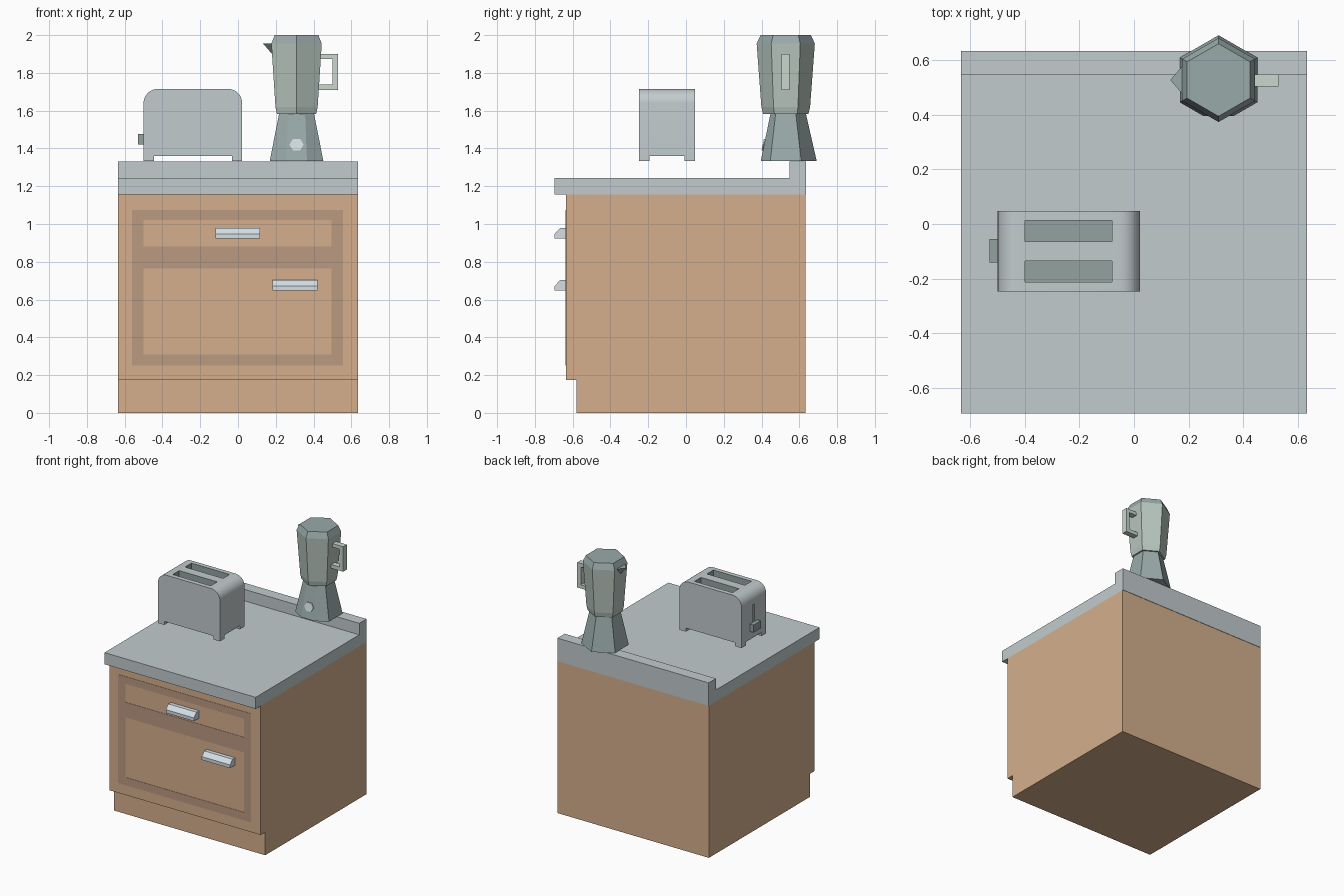
import bpy, bmesh
from math import sin, cos, pi, radians, sqrt

if "Cube" in bpy.data.objects:
    bpy.data.objects.remove(bpy.data.objects["Cube"])


def material(name, rgb):
    m = bpy.data.materials.new(name)
    m.diffuse_color = (*rgb, 1)
    m.use_nodes = True
    m.node_tree.nodes["Principled BSDF"].inputs["Base Color"].default_value = m.diffuse_color
    return m


WOOD = material("wood", (0.66, 0.43, 0.27))
TRIM = material("wood_trim", (0.50, 0.32, 0.22))
STONE = material("counter_grey", (0.54, 0.60, 0.61))
STEEL = material("bright_steel", (0.66, 0.74, 0.78))
SLOT = material("slot_dark", (0.29, 0.36, 0.35))
POT = material("pot_metal", (0.32, 0.40, 0.40))
POT_LIGHT = material("pot_light", (0.48, 0.57, 0.52))
HANDLE = material("pot_handle", (0.58, 0.68, 0.61))


def loft(name, rings, mat):
    """Closed solid skinned through rings that share a point count."""
    bm = bmesh.new()
    vs = [[bm.verts.new(p) for p in ring] for ring in rings]
    n = len(vs[0])
    for a, b in zip(vs, vs[1:]):
        for i in range(n):
            bm.faces.new((a[i], a[(i + 1) % n], b[(i + 1) % n], b[i]))
    bm.faces.new(vs[0][::-1])
    bm.faces.new(vs[-1])
    bmesh.ops.recalc_face_normals(bm, faces=bm.faces)
    mesh = bpy.data.meshes.new(name)
    bm.to_mesh(mesh)
    bm.free()
    mesh.materials.append(mat)
    ob = bpy.data.objects.new(name, mesh)
    bpy.context.collection.objects.link(ob)
    return ob


def prism_x(name, yz, x0, x1, mat):
    return loft(name, [[(x, y, z) for y, z in yz] for x in (x0, x1)], mat)


def prism_y(name, xz, y0, y1, mat):
    return loft(name, [[(x, y, z) for x, z in xz] for y in (y0, y1)], mat)


def box(name, x0, x1, y0, y1, z0, z1, mat):
    return prism_x(name, [(y0, z0), (y1, z0), (y1, z1), (y0, z1)], x0, x1, mat)


# Cabinet with recessed kick board
prism_x("cabinet", [(-0.58, 0), (0.632, 0), (0.632, 1.155), (-0.635, 1.155),
                    (-0.635, 0.175), (-0.58, 0.175)], -0.635, 0.635, WOOD)

# Worktop with raised back lip
prism_x("worktop", [(-0.695, 1.155), (0.635, 1.155), (0.635, 1.33), (0.548, 1.33),
                    (0.548, 1.243), (-0.695, 1.243)], -0.635, 0.635, STONE)

# Darker border strips around the drawer and door panels
for name, x0, x1, z0, z1 in (("left", -0.56, -0.5, 0.25, 1.075),
                             ("right", 0.495, 0.555, 0.25, 1.075),
                             ("top", -0.5, 0.495, 1.02, 1.075),
                             ("middle", -0.5, 0.495, 0.765, 0.88),
                             ("bottom", -0.5, 0.495, 0.25, 0.31)):
    box("panel_trim_" + name, x0, x1, -0.637, -0.633, z0, z1, TRIM)

# Drawer and door pulls
for name, x0, x1, z in (("drawer_pull", -0.12, 0.117, 0.923),
                        ("door_pull", 0.182, 0.42, 0.647)):
    prism_x(name, [(-0.634, z), (-0.695, z), (-0.695, z + 0.025),
                   (-0.665, z + 0.057), (-0.634, z + 0.057)], x0, x1, STEEL)

# Toaster body: rounded upper corners
X0, X1, R = -0.5, 0.022, 0.075
arch = [(X0, 1.36), (X1, 1.36)]
for cx, start in ((X1 - R, 0), (X0 + R, pi / 2)):
    for i in range(9):
        a = start + i * pi / 16
        arch.append((cx + R * cos(a), 1.715 - R + R * sin(a)))
toaster = prism_y("toaster_body", arch, -0.248, 0.047, STONE)

# Bread slots and lever groove cut into the body
for name, dims in (("front_slot", (-0.4, -0.08, -0.213, -0.135, 1.5, 1.8)),
                   ("back_slot", (-0.4, -0.08, -0.065, 0.013, 1.5, 1.8)),
                   ("lever_groove", (-0.55, -0.48, -0.108, -0.09, 1.44, 1.61))):
    cutter = box(name + "_cutter", *dims, SLOT)
    cutter.hide_render = True
    cutter.hide_viewport = True
    mod = toaster.modifiers.new(name, "BOOLEAN")
    mod.operation = "DIFFERENCE"
    mod.solver = "EXACT"
    mod.material_mode = "TRANSFER"
    mod.object = cutter
bpy.context.view_layer.objects.active = toaster
toaster.select_set(True)
bpy.ops.object.shade_smooth_by_angle(angle=radians(30))

# Toaster feet and lever
for sx, x in (("left", X0), ("right", X1 - 0.055)):
    for sy, y in (("front", -0.248), ("back", -0.008)):
        box(f"toaster_foot_{sy}_{sx}", x, x + 0.055, y, y + 0.055, 1.333, 1.36, STONE)
box("toaster_lever", -0.53, -0.495, -0.142, -0.055, 1.42, 1.477, SLOT)

# Coffee pot, six-sided about this axis
CX, CY = 0.31, 0.528


def hexagon(r, z, flat=0):
    """Hexagon with a corner to the front; flat is the half width cut off it."""
    pts = []
    for i in range(6):
        a = -pi / 2 + i * pi / 3
        if i == 0 and flat:
            y = CY - r + flat / sqrt(3)
            pts += [(CX - flat, y, z), (CX + flat, y, z)]
        else:
            pts.append((CX + r * cos(a), CY + r * sin(a), z))
    return pts


loft("pot_base", [hexagon(0.164, 1.333, 0.055), hexagon(0.107, 1.583, 0.045)], POT)
loft("pot_body", [hexagon(0.12, 1.583), hexagon(0.129, 1.62), hexagon(0.154, 1.955)], POT_LIGHT)
loft("pot_lid", [hexagon(0.154, 1.955), hexagon(0.133, 2.0)], POT)

# Six-sided safety valve on the flat front of the base
valve = [(CX + 0.038 * cos(i * pi / 3), 1.42 + 0.035 * sin(i * pi / 3)) for i in range(6)]
loft("pot_valve", [[(x, 0.412 + (z - 1.42) * 0.2 + d, z) for x, z in valve]
                   for d in (0.01, -0.006)], STEEL)

# Pot handle
prism_y("pot_handle", [(0.42, 1.9), (0.53, 1.9), (0.53, 1.71), (0.415, 1.71),
                       (0.415, 1.738), (0.5, 1.738), (0.5, 1.873), (0.42, 1.873)],
        0.505, 0.548, HANDLE)

# Pouring spout: wedge tapering to a point
bm = bmesh.new()
tip, left, right, low = [bm.verts.new(p) for p in (
    (0.133, CY, 1.955), (0.185, CY - 0.06, 1.955), (0.185, CY + 0.06, 1.955), (0.185, CY, 1.895))]
for f in ((tip, left, right), (tip, low, left), (tip, right, low), (left, low, right)):
    bm.faces.new(f)
bmesh.ops.recalc_face_normals(bm, faces=bm.faces)
spout = bpy.data.meshes.new("pot_spout")
bm.to_mesh(spout)
bm.free()
spout.materials.append(POT)
bpy.context.collection.objects.link(bpy.data.objects.new("pot_spout", spout))
